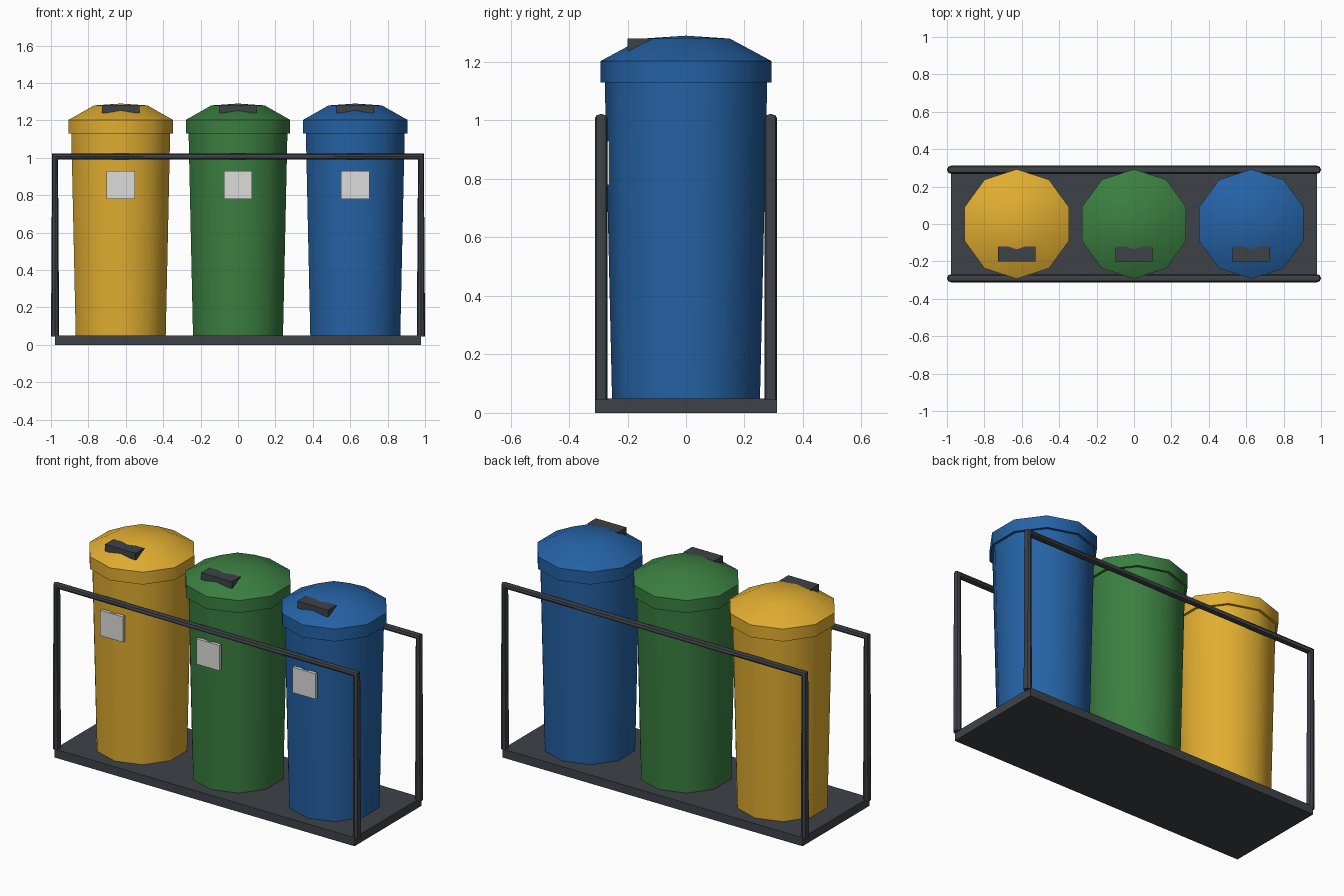
import bpy, bmesh, math
from mathutils import Matrix

if "Cube" in bpy.data.objects:
    bpy.data.objects.remove(bpy.data.objects["Cube"])

SIDES = 10


def material(name, rgb):
    m = bpy.data.materials.new(name)
    m.diffuse_color = (*rgb, 1)
    m.use_nodes = True
    m.node_tree.nodes["Principled BSDF"].inputs["Base Color"].default_value = m.diffuse_color
    return m


YELLOW = material("yellow", (0.75, 0.42, 0.03))
GREEN = material("green", (0.043, 0.212, 0.052))
BLUE = material("blue", (0.018, 0.122, 0.376))
DARK = material("dark_grey", (0.048, 0.055, 0.064))
LABEL = material("light_grey", (0.72, 0.72, 0.71))


def add_object(name, bm, mat):
    bmesh.ops.recalc_face_normals(bm, faces=bm.faces)
    me = bpy.data.meshes.new(name)
    bm.to_mesh(me)
    bm.free()
    me.materials.append(mat)
    ob = bpy.data.objects.new(name, me)
    bpy.context.collection.objects.link(ob)
    return ob


def smooth(ob):
    bpy.ops.object.select_all(action='DESELECT')
    ob.select_set(True)
    bpy.context.view_layer.objects.active = ob
    bpy.ops.object.shade_smooth_by_angle(angle=math.radians(40))


def box(name, lo, hi, mat):
    bm = bmesh.new()
    size = [b - a for a, b in zip(lo, hi)]
    mid = [(a + b) / 2 for a, b in zip(lo, hi)]
    bmesh.ops.create_cube(bm, size=1, matrix=Matrix.Translation(mid) @ Matrix.Diagonal((*size, 1)))
    return add_object(name, bm, mat)


def lathe(name, x, profile, mat, apex=None):
    """Ten-sided turned shape with a corner facing the front."""
    bm = bmesh.new()
    rings = []
    for r, z in profile:
        angles = [math.pi / 2 + 2 * math.pi * i / SIDES for i in range(SIDES)]
        rings.append([bm.verts.new((x + r * math.cos(a), r * math.sin(a), z)) for a in angles])
    for low, high in zip(rings, rings[1:]):
        for i in range(SIDES):
            j = (i + 1) % SIDES
            bm.faces.new((low[i], low[j], high[j], high[i]))
    bm.faces.new(rings[0])
    if apex is None:
        bm.faces.new(rings[-1])
    else:
        tip = bm.verts.new((x, 0, apex))
        for i in range(SIDES):
            bm.faces.new((rings[-1][i], rings[-1][(i + 1) % SIDES], tip))
    ob = add_object(name, bm, mat)
    smooth(ob)
    return ob


def rail(name, y):
    """Bent tube: two posts and a top bar."""
    cu = bpy.data.curves.new(name, 'CURVE')
    cu.dimensions = '3D'
    cu.bevel_depth = 0.022
    cu.bevel_resolution = 2
    cu.use_fill_caps = True
    sp = cu.splines.new('POLY')
    path = [(-0.978, y, 0.045), (-0.978, y, 1.007), (0.978, y, 1.007), (0.978, y, 0.045)]
    sp.points.add(len(path) - 1)
    for p, co in zip(sp.points, path):
        p.co = (*co, 1)
    cu.materials.append(DARK)
    ob = bpy.data.objects.new(name, cu)
    bpy.context.collection.objects.link(ob)
    bpy.ops.object.select_all(action='DESELECT')
    ob.select_set(True)
    bpy.context.view_layer.objects.active = ob
    bpy.ops.object.convert(target='MESH')
    smooth(bpy.context.view_layer.objects.active)


# Base tray and guard rails
box("base", (-0.978, -0.312, 0), (0.978, 0.312, 0.05), DARK)
rail("front_rail", -0.29)
rail("back_rail", 0.29)

# Three bins
for colour, x, mat in (("yellow", -0.627, YELLOW), ("green", 0, GREEN), ("blue", 0.627, BLUE)):
    lathe(colour + "_bin_body", x, [(0.253, 0.05), (0.278, 1.14)], mat)
    lathe(colour + "_bin_lid", x, [(0.293, 1.13), (0.293, 1.203), (0.15, 1.28)], mat, apex=1.29)
    box(colour + "_lid_handle", (x - 0.1, -0.2, 1.24), (x + 0.1, -0.12, 1.281), DARK)
    box(colour + "_label", (x - 0.075, -0.281, 0.78), (x + 0.075, -0.262, 0.93), LABEL)
